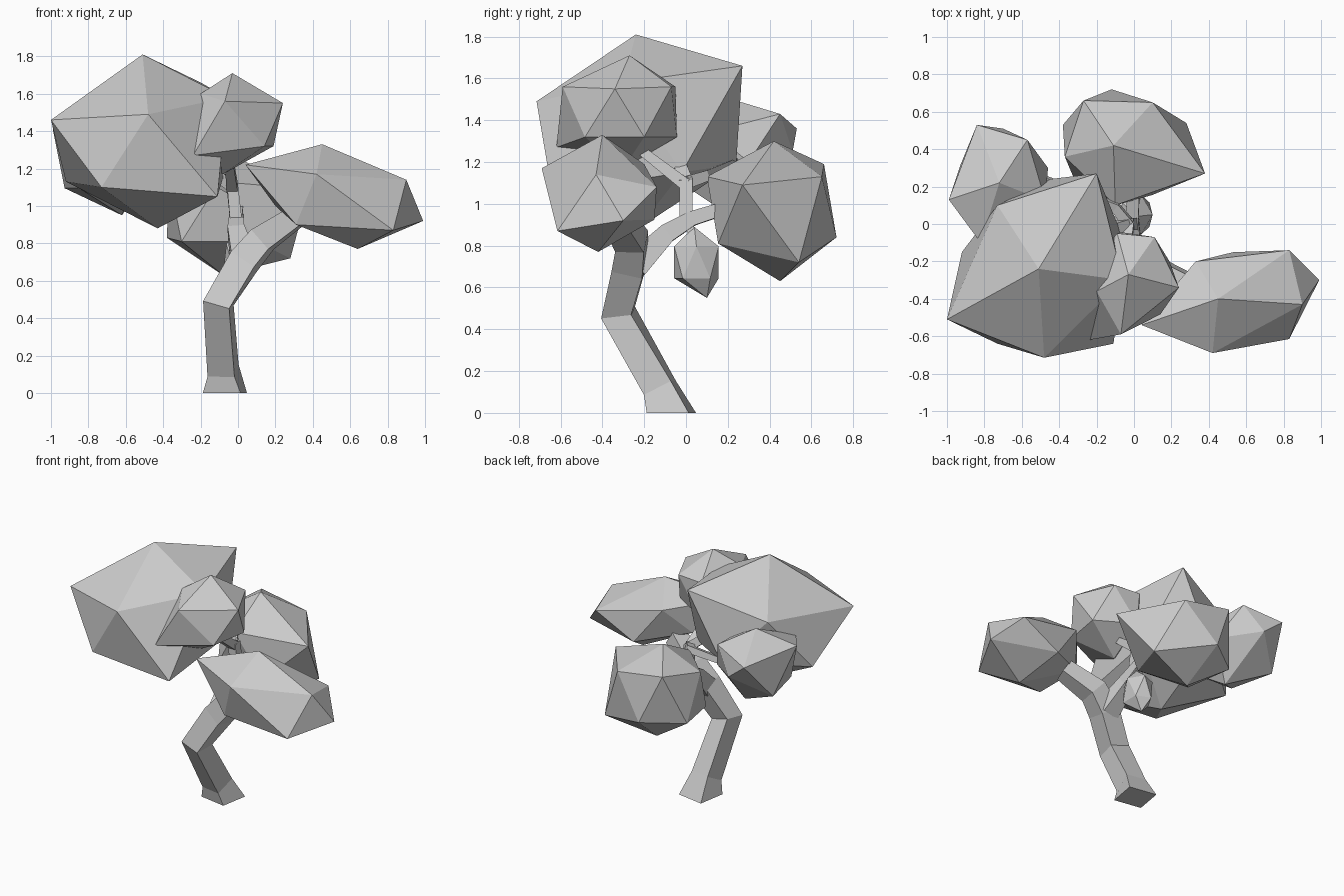
import bpy, bmesh, math
from mathutils import Vector, Matrix

if "Cube" in bpy.data.objects:
    bpy.data.objects.remove(bpy.data.objects["Cube"])


def finish(name, bm):
    bmesh.ops.recalc_face_normals(bm, faces=bm.faces)
    mesh = bpy.data.meshes.new(name)
    bm.to_mesh(mesh)
    bm.free()
    obj = bpy.data.objects.new(name, mesh)
    bpy.context.collection.objects.link(obj)
    return obj


def leaf_clump(name, centre, radii, spin, corners):
    """Squashed icosahedron; each corner pulls the nearest vertex to itself."""
    bm = bmesh.new()
    bmesh.ops.create_icosphere(bm, subdivisions=1, radius=1,
                               matrix=Matrix.Rotation(math.radians(spin), 4, 'Z'))
    c, r = Vector(centre), Vector(radii)
    unit = {v: v.co.copy() for v in bm.verts}
    for v in bm.verts:
        v.co = c + v.co * r
    for p in corners:
        d = Vector(((p[i] - c[i]) / r[i] for i in range(3))).normalized()
        v = max(unit, key=lambda k: unit[k].dot(d))
        v.co = p
        del unit[v]
    return finish(name, bm)


def limb(name, path, side=(1, 0, 0)):
    """Square tube through (x, y, z, half width) points."""
    bm = bmesh.new()
    pts = [Vector(p[:3]) for p in path]
    u = Vector(side)
    rings = []
    for i, p in enumerate(pts):
        t = Vector((0, 0, 0))
        if i > 0:
            t += (p - pts[i - 1]).normalized()
        if i < len(pts) - 1:
            t += (pts[i + 1] - p).normalized()
        if p.z == 0:
            t = Vector((0, 0, 1))
        t.normalize()
        u = (u - t * u.dot(t)).normalized()
        w = t.cross(u)
        h = path[i][3]
        rings.append([bm.verts.new(p + (u * a + w * b) * h)
                      for a, b in ((1, 1), (-1, 1), (-1, -1), (1, -1))])
    for a, b in zip(rings, rings[1:]):
        for k in range(4):
            bm.faces.new((a[k], a[(k + 1) % 4], b[(k + 1) % 4], b[k]))
    bm.faces.new(rings[0])
    bm.faces.new(rings[-1])
    return finish(name, bm)


# Trunk, leaning forward and then out into the right clump
limb("trunk", [(-.07, -.07, 0, .102), (-.08, -.125, .12, .073), (-.105, -.325, .48, .073),
               (.03, -.27, .70, .075), (.13, -.26, .82, .07), (.32, -.34, .95, .055)],
     side=(.985, -.17, 0))

# Branches to the other clumps
limb("back_branch", [(.03, -.25, .70, .065), (-.01, -.09, .86, .045),
                     (-.01, .03, .93, .035), (0, .22, .99, .03)])
limb("upper_branch", [(-.01, 0, .92, .032), (-.03, 0, 1.10, .032), (-.22, -.06, 1.25, .03)],
     side=(0, 1, 0))
limb("top_branch", [(-.03, 0, 1.09, .03), (-.05, -.22, 1.26, .022)])
limb("back_left_branch", [(-.03, 0, 1.10, .03), (-.10, .09, 1.13, .025), (-.52, .25, 1.2, .02)])
limb("hanging_twig", [(-.01, .01, .93, .02), (.01, .04, .80, .015)])

# Leaf clumps
leaf_clump("left_clump", (-.47, -.235, 1.345), (.55, .55, .465), -10, [
    (-.51, -.24, 1.81), (-1, -.51, 1.46), (-.48, -.715, 1.49), (-.06, -.3, 1.58),
    (-.2, .27, 1.66), (-.73, .1, 1.5), (-.92, -.15, 1.13), (-.73, -.64, 1.10),
    (-.11, -.64, 1.05), (-.08, -.02, 1.15), (-.45, .24, 1.19), (-.43, -.23, .88)])
leaf_clump("right_clump", (.53, -.41, 1.05), (.48, .29, .28), -18, [
    (.45, -.4, 1.33), (.04, -.54, 1.22), (.42, -.69, 1.17), (.9, -.43, 1.14),
    (.33, -.2, 1.19), (.83, -.14, 1.08), (.99, -.3, .92), (.83, -.615, .87),
    (.31, -.6, .9), (.2, -.36, 1.0), (.64, -.42, .77)])
leaf_clump("back_clump", (-.07, .42, .96), (.38, .34, .335), -25, [
    (-.11, .42, 1.3), (.38, .27, 1.09), (.1, .65, 1.13), (-.27, .66, 1.19),
    (-.37, .36, 1.14), (-.1, .1, 1.13), (.28, .54, .72), (-.12, .72, .84),
    (-.38, .53, .83), (-.08, .45, .63)])
leaf_clump("top_clump", (-.03, -.3, 1.44), (.27, .29, .27), -9, [
    (-.03, -.27, 1.71), (.24, -.34, 1.55), (.11, -.07, 1.56), (-.09, -.05, 1.56),
    (-.2, -.36, 1.6), (-.07, -.59, 1.56), (-.24, -.62, 1.27), (.19, -.2, 1.32),
    (-.08, -.3, 1.17)])
leaf_clump("back_left_clump", (-.7, .22, 1.22), (.27, .32, .28), -20, [
    (-.72, .22, 1.5), (-.84, .53, 1.36), (-.57, .45, 1.43), (-.99, .13, 1.41),
    (-.82, -.1, 1.36), (-.46, .3, 1.2), (-.7, .51, 1.25), (-.62, .2, .95)])
leaf_clump("hanging_clump", (.01, .05, .72), (.1, .125, .17), 0, [
    (.01, .04, .89), (.02, .1, .55)])
